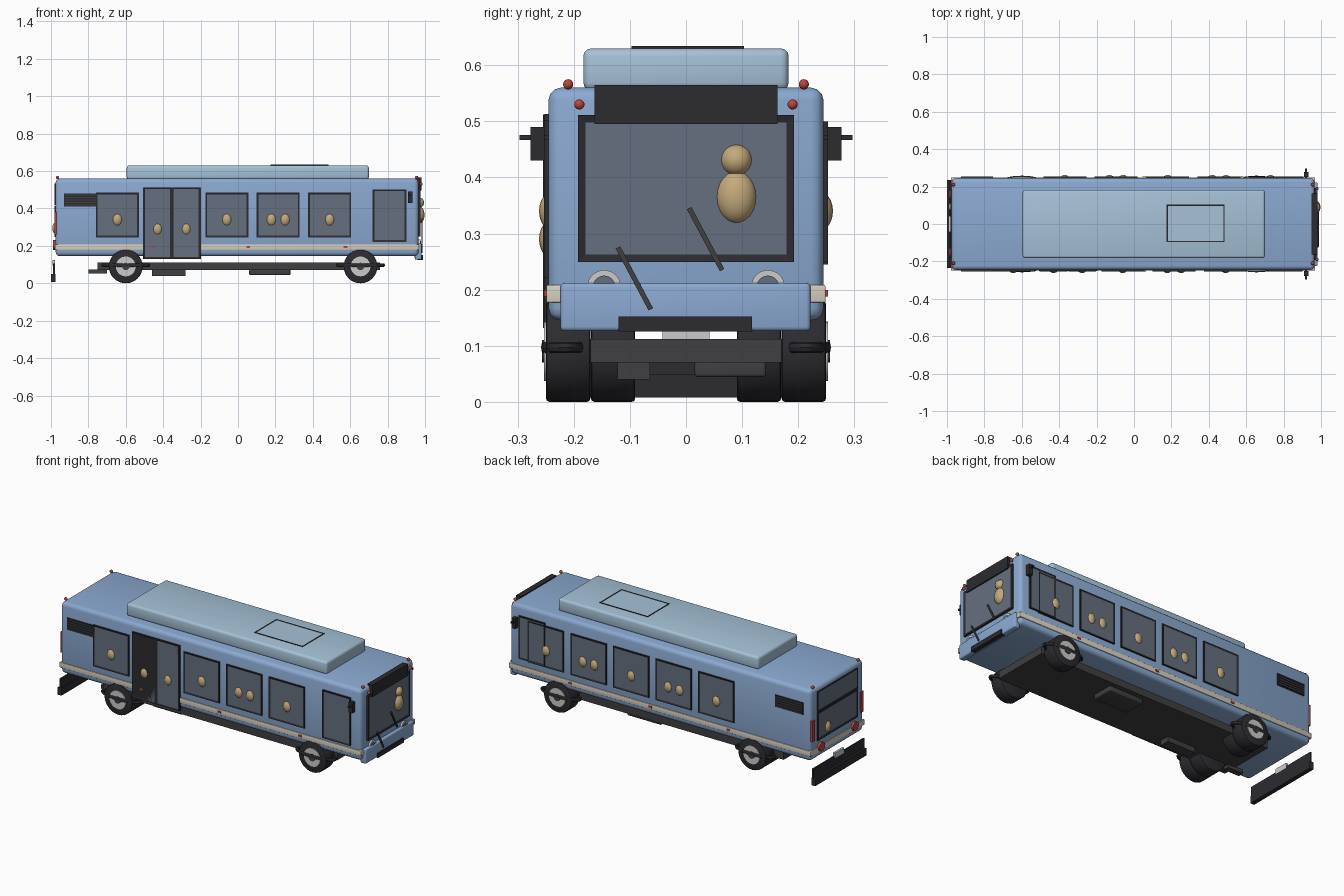
import bpy, bmesh, math
from mathutils import Vector, Matrix

if "Cube" in bpy.data.objects:
    bpy.data.objects.remove(bpy.data.objects["Cube"])

def mat(name, r, g, b):
    m = bpy.data.materials.new(name)
    m.diffuse_color = (r, g, b, 1)
    m.use_nodes = True
    m.node_tree.nodes["Principled BSDF"].inputs["Base Color"].default_value = m.diffuse_color
    return m

BLUE = mat("body_blue", 0.26, 0.40, 0.64)
PALE = mat("roof_blue", 0.38, 0.54, 0.68)
DARK = mat("dark_trim", 0.025, 0.025, 0.03)
GLASS = mat("tinted_glass", 0.13, 0.16, 0.21)
BEIGE = mat("beige", 0.68, 0.62, 0.53)
RED = mat("red_lamp", 0.5, 0.06, 0.05)
SKIN = mat("tan", 0.55, 0.40, 0.20)
CHROME = mat("chrome", 0.6, 0.6, 0.6)
IRON = mat("iron", 0.05, 0.05, 0.055)

def finish(name, bm, *mats):
    me = bpy.data.meshes.new(name)
    bmesh.ops.recalc_face_normals(bm, faces=bm.faces)
    bm.to_mesh(me)
    bm.free()
    ob = bpy.data.objects.new(name, me)
    bpy.context.collection.objects.link(ob)
    for m in mats:
        me.materials.append(m)
    return ob

def smooth(ob):
    bpy.ops.object.select_all(action='DESELECT')
    ob.select_set(True)
    bpy.context.view_layer.objects.active = ob
    bpy.ops.object.shade_smooth_by_angle(angle=math.radians(35))
    return ob

def box(name, x, y, z, m, bevel=0.0):
    """Box from (min, max) ranges, optionally with rounded edges."""
    c = Vector([(r[0] + r[1]) / 2 for r in (x, y, z)])
    s = [r[1] - r[0] for r in (x, y, z)]
    bm = bmesh.new()
    bmesh.ops.create_cube(bm, size=1, matrix=Matrix.Translation(c) @ Matrix.Diagonal((*s, 1)))
    if bevel:
        bmesh.ops.bevel(bm, geom=bm.edges[:], offset=bevel, segments=3, profile=0.5, affect='EDGES')
    ob = finish(name, bm, m)
    return smooth(ob) if bevel else ob

def ball(name, loc, r, m):
    bm = bmesh.new()
    bmesh.ops.create_uvsphere(bm, u_segments=20, v_segments=12, radius=1,
                              matrix=Matrix.Translation(loc) @ Matrix.Diagonal((*r, 1)))
    return smooth(finish(name, bm, m))

def disc(name, loc, r, depth, axis, m, bevel=0.0):
    bm = bmesh.new()
    rot = Vector((0, 0, 1)).rotation_difference(Vector(axis)).to_matrix().to_4x4()
    bmesh.ops.create_cone(bm, cap_ends=True, segments=32, radius1=r, radius2=r, depth=depth,
                          matrix=Matrix.Translation(loc) @ rot)
    if bevel:
        rims = [e for e in bm.edges if any(len(f.verts) > 4 for f in e.link_faces)]
        bmesh.ops.bevel(bm, geom=rims, offset=bevel, segments=2, profile=0.5, affect='EDGES')
    return smooth(finish(name, bm, m))

def window(name, loc, w, h, normal, border=0.013, depth=0.02, inner=GLASS):
    """Framed panel: the outer face is inset to form a recessed pane."""
    n, up = Vector(normal), Vector((0, 0, 1))
    if abs(n.z) > 0.5:
        up = Vector((0, 1, 0))
    basis = Matrix((up.cross(n), up, n)).transposed().to_4x4()
    bm = bmesh.new()
    bmesh.ops.create_cube(bm, size=1, matrix=Matrix.Diagonal((w, h, depth, 1)))
    face = max(bm.faces, key=lambda f: f.calc_center_median().z)
    bmesh.ops.inset_individual(bm, faces=[face], thickness=border, depth=-0.003)
    face.material_index = 1
    bm.transform(Matrix.Translation(loc) @ basis)
    return finish(name, bm, DARK, inner)

# Body shell, beige stripe, rooftop unit and hatch
box("body", (-0.975, 0.965), (-0.245, 0.245), (0.145, 0.56), BLUE, 0.022)
box("stripe", (-0.979, 0.969), (-0.249, 0.249), (0.177, 0.208), BEIGE, 0.003)
box("roof_unit", (-0.595, 0.70), (-0.183, 0.183), (0.555, 0.63), PALE, 0.014)
window("roof_hatch", (0.33, 0.003, 0.626), 0.31, 0.2, (0, 0, 1), 0.01, 0.016, PALE)

# Side windows, passengers, vents and markers
def side_window(s, x, heads):
    window("side_window", (x, s * 0.243, 0.365), 0.23, 0.24, (0, s, 0))
    for dx in ((0,) if heads == 1 else (-0.037, 0.037)):
        ball("passenger", (x + dx, s * 0.234, 0.34), (0.029, 0.028, 0.037), SKIN)

for x, n in ((-0.645, 1), (-0.06, 1), (0.215, 2), (0.49, 1)):
    side_window(-1, x, n)
for x, n in ((-0.37, 1), (-0.095, 2), (0.18, 1), (0.455, 2), (0.73, 1)):
    side_window(1, x, n)
window("front_door", (0.81, -0.243, 0.362), 0.18, 0.28, (0, -1, 0))
window("driver_window", (0.82, 0.2435, 0.375), 0.17, 0.25, (0, 1, 0))
for x in (-0.43, -0.277):
    window("door_leaf", (x, -0.243, 0.322), 0.149, 0.38, (0, -1, 0), 0.011, 0.024)
    ball("passenger", (x, -0.234, 0.29), (0.029, 0.028, 0.037), SKIN)
box("door_seal", (-0.508, -0.199), (-0.252, -0.24), (0.13, 0.513), DARK)
for s in (-1, 1):
    ys = sorted((s * 0.238, s * 0.249))
    box("side_vent", (-0.93, -0.75), ys, (0.41, 0.48), DARK)
    for i in range(5):
        z = 0.416 + i * 0.0135
        box("vent_slat", (-0.925, -0.755), sorted((s * 0.245, s * 0.253)), (z, z + 0.006), IRON)
    for x in (-0.45, 0.055, 0.575):
        box("side_marker", (x - 0.01, x + 0.01), sorted((s * 0.245, s * 0.253)), (0.188, 0.199), RED)

# Front end: windscreen, destination box, bumper, lamps
window("windscreen", (0.965, 0, 0.38), 0.385, 0.262, (1, 0, 0), 0.019, 0.024)
box("destination_box", (0.95, 0.982), (-0.163, 0.163), (0.495, 0.565), DARK)
ball("driver_body", (0.967, 0.09, 0.365), (0.03, 0.036, 0.047), SKIN)
ball("driver_head", (0.967, 0.09, 0.431), (0.028, 0.028, 0.028), SKIN)
box("front_bumper", (0.945, 0.982), (-0.224, 0.222), (0.126, 0.212), BLUE, 0.008)
box("bumper_grille", (0.96, 0.988), (-0.12, 0.118), (0.125, 0.152), DARK)
for s in (-1, 1):
    disc("headlight_ring", (0.965, s * 0.146, 0.205), 0.03, 0.02, (1, 0, 0), CHROME)
    disc("headlight_lens", (0.97, s * 0.146, 0.205), 0.02, 0.016, (1, 0, 0), GLASS)
    ball("sign_lamp", (0.978, s * 0.19, 0.53), (0.009,) * 3, RED)
    for x in (-0.965, 0.955):
        ball("roof_lamp", (x, s * 0.21, 0.566), (0.009,) * 3, RED)
    # Mirrors
    box("mirror", (0.908, 0.932), sorted((s * 0.252, s * 0.277)), (0.43, 0.49), DARK)
    box("mirror_arm", (0.914, 0.926), sorted((s * 0.24, s * 0.297)), (0.467, 0.476), DARK)

# Wipers lean from their pivots
for y, z in ((0.035, 0.29), (-0.092, 0.22)):
    bm = bmesh.new()
    bmesh.ops.create_cube(bm, size=1, matrix=Matrix.Translation((0.984, y, z)) @
                          Matrix.Rotation(math.radians(28), 4, 'X') @ Matrix.Diagonal((0.006, 0.009, 0.125, 1)))
    finish("wiper", bm, IRON)

# Rear end: windows, passenger, lamps, bumper, plate
window("rear_window_upper", (-0.972, 0, 0.475), 0.37, 0.115, (-1, 0, 0), 0.01)
window("rear_window_lower", (-0.972, 0, 0.33), 0.37, 0.165, (-1, 0, 0), 0.018)
ball("rear_passenger", (-0.965, 0.09, 0.295), (0.028, 0.028, 0.037), SKIN)
for s in (-1, 1):
    box("tail_light", (-0.982, -0.96), sorted((s * 0.212, s * 0.236)), (0.26, 0.38), RED)
    disc("round_tail_lamp", (-0.98, s * 0.155, 0.205), 0.026, 0.018, (-1, 0, 0), RED)
box("rear_bumper", (-1.0, -0.975), (-0.236, 0.236), (0.008, 0.05), DARK)
box("rear_bumper_plate", (-0.988, -0.979), (-0.236, 0.236), (0.045, 0.105), DARK)
box("number_plate", (-0.992, -0.979), (-0.042, 0.042), (0.095, 0.125), CHROME)

# Underside: chassis and boxes
box("chassis", (-0.75, 0.76), (-0.17, 0.17), (0.07, 0.112), IRON)
box("exhaust", (-0.80, -0.70), (-0.12, -0.085), (0.052, 0.075), IRON)
box("battery_box", (-0.46, -0.28), (-0.122, -0.064), (0.04, 0.08), IRON)
box("fuel_tank", (0.06, 0.28), (0.015, 0.143), (0.044, 0.075), IRON, 0.006)

# Wheels, with twin rear tyres, axles and flat guard rings
def guard_ring(x, y):
    bpy.ops.mesh.primitive_torus_add(major_radius=0.121, minor_radius=0.01, major_segments=32,
                                     minor_segments=8, location=(x, y, 0.097))
    ob = bpy.context.object
    ob.name = "guard_ring"
    ob.scale.y = 0.33
    ob.data.materials.append(DARK)
    smooth(ob)

for x, rows in ((-0.6, (0.21, 0.13)), (0.655, (0.21,))):
    disc("axle", (x, 0, 0.09), 0.02, 0.4, (0, 1, 0), IRON)
    for s in (-1, 1):
        for y in rows:
            disc("tyre", (x, s * y, 0.09), 0.09, 0.079, (0, 1, 0), DARK, 0.006)
        disc("wheel_rim", (x, s * 0.213, 0.09), 0.053, 0.08, (0, 1, 0), CHROME)
        disc("wheel_hub", (x, s * 0.235, 0.09), 0.02, 0.044, (0, 1, 0), IRON)
        guard_ring(x, s * 0.215)
